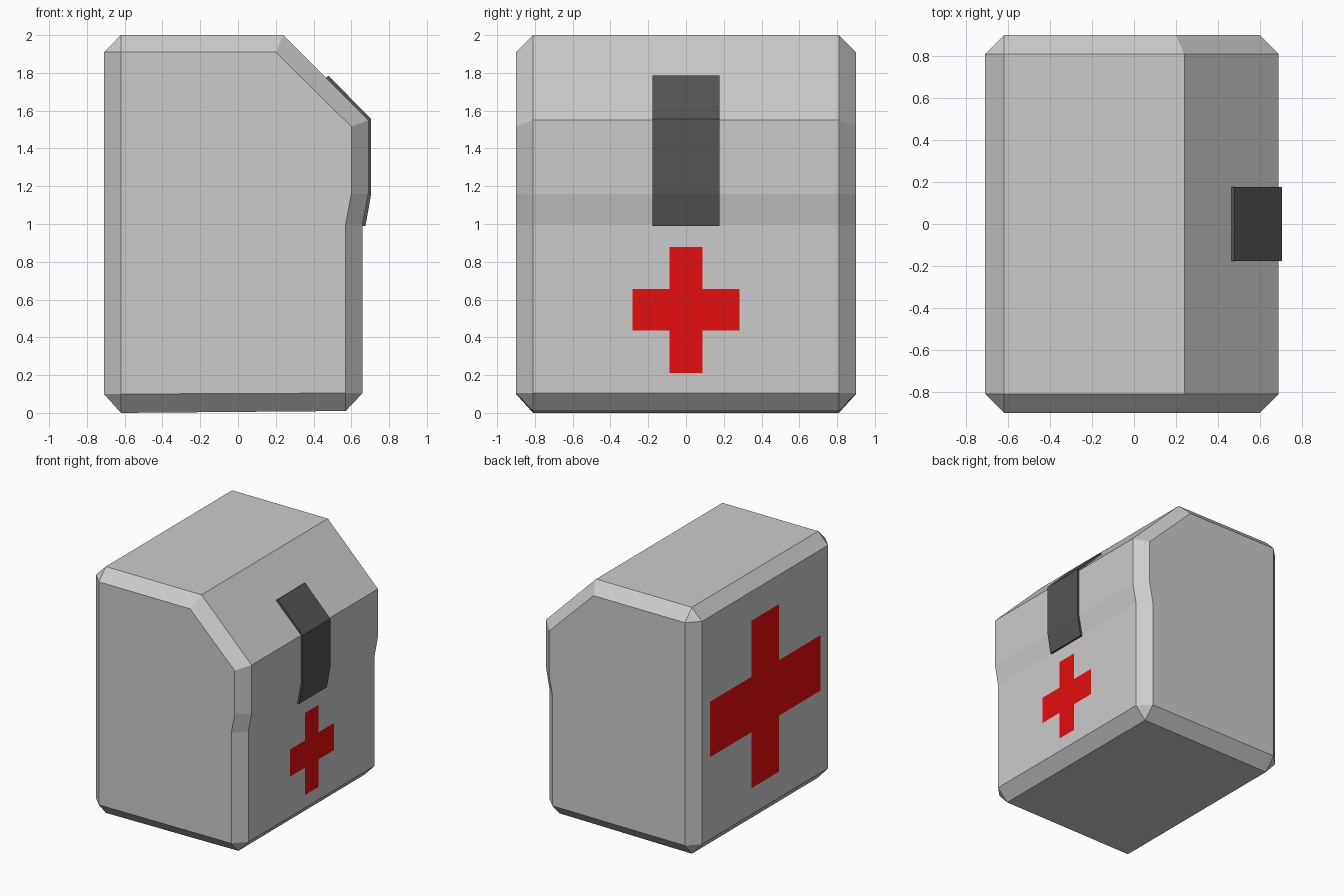
import bpy, bmesh

if "Cube" in bpy.data.objects:
    bpy.data.objects.remove(bpy.data.objects["Cube"])


def colour(name, rgb):
    mat = bpy.data.materials.new(name)
    mat.diffuse_color = (*rgb, 1)
    mat.use_nodes = True
    mat.node_tree.nodes["Principled BSDF"].inputs["Base Color"].default_value = mat.diffuse_color
    return mat


def finish(bm, name, mat=None, fix_normals=True):
    if fix_normals:
        bmesh.ops.recalc_face_normals(bm, faces=bm.faces)
    mesh = bpy.data.meshes.new(name)
    bm.to_mesh(mesh)
    bm.free()
    obj = bpy.data.objects.new(name, mesh)
    bpy.context.collection.objects.link(obj)
    if mat:
        mesh.materials.append(mat)
    return obj


def bridge(bm, a, b):
    # joins two closed loops, dropping repeated corners
    n = len(a)
    for i in range(n):
        j = (i + 1) % n
        bm.faces.new(list(dict.fromkeys((a[i], a[j], b[j], b[i]))))


red = colour("red", (0.8, 0.004, 0.004))
dark = colour("dark_grey", (0.09, 0.09, 0.09))

# Case: side profile with a smaller end cap; chamfered corners share one cap point
OUTER = [(-0.62, 0.0), (0.57, 0.01), (0.66, 0.105), (0.66, 1.0), (0.69, 1.16),
         (0.69, 1.55), (0.24, 2.0), (-0.62, 2.0), (-0.71, 1.91), (-0.71, 0.10)]
CAP = [(-0.62, 0.10), (0.57, 0.105), (0.57, 1.0), (0.60, 1.16),
       (0.60, 1.515), (0.20, 1.91), (-0.62, 1.91)]
CAP_INDEX = [0, 1, 1, 2, 3, 4, 5, 6, 6, 0]

bm = bmesh.new()
rims = []
for side in (-1, 1):
    rim = [bm.verts.new((x, side * 0.81, z)) for x, z in OUTER]
    cap = [bm.verts.new((x, side * 0.90, z)) for x, z in CAP]
    bm.faces.new(cap)
    bridge(bm, rim, [cap[i] for i in CAP_INDEX])
    rims.append(rim)
bridge(bm, *rims)
finish(bm, "case")

# Strap: thin band following the sloped lid and front
STRAP = [(0.465, 1.775), (0.48, 1.785), (0.705, 1.555), (0.705, 1.16), (0.675, 0.99),
         (0.65, 0.99), (0.68, 1.16), (0.68, 1.55)]
bm = bmesh.new()
ends = [[bm.verts.new((x, y, z)) for x, z in STRAP] for y in (-0.177, 0.177)]
for end in ends:
    bm.faces.new(end)
bridge(bm, *ends)
finish(bm, "strap", dark)


# Crosses: flat markings on the front and back panels
def cross(name, x, zc, bar_y, bar_z, half_y, half_z):
    quarter = [(bar_y, half_z), (bar_y, bar_z), (half_y, bar_z)]
    pts = (quarter + [(y, -z) for y, z in reversed(quarter)]
           + [(-y, -z) for y, z in quarter] + [(-y, z) for y, z in reversed(quarter)])
    bm = bmesh.new()
    face = bm.faces.new([bm.verts.new((x, y, zc + z)) for y, z in pts])
    face.normal_update()
    if face.normal.x * x < 0:
        face.normal_flip()
    finish(bm, name, red, fix_normals=False)


cross("front_cross", 0.663, 0.545, 0.087, 0.11, 0.283, 0.333)
cross("back_cross", -0.713, 0.995, 0.177, 0.225, 0.71, 0.68)
